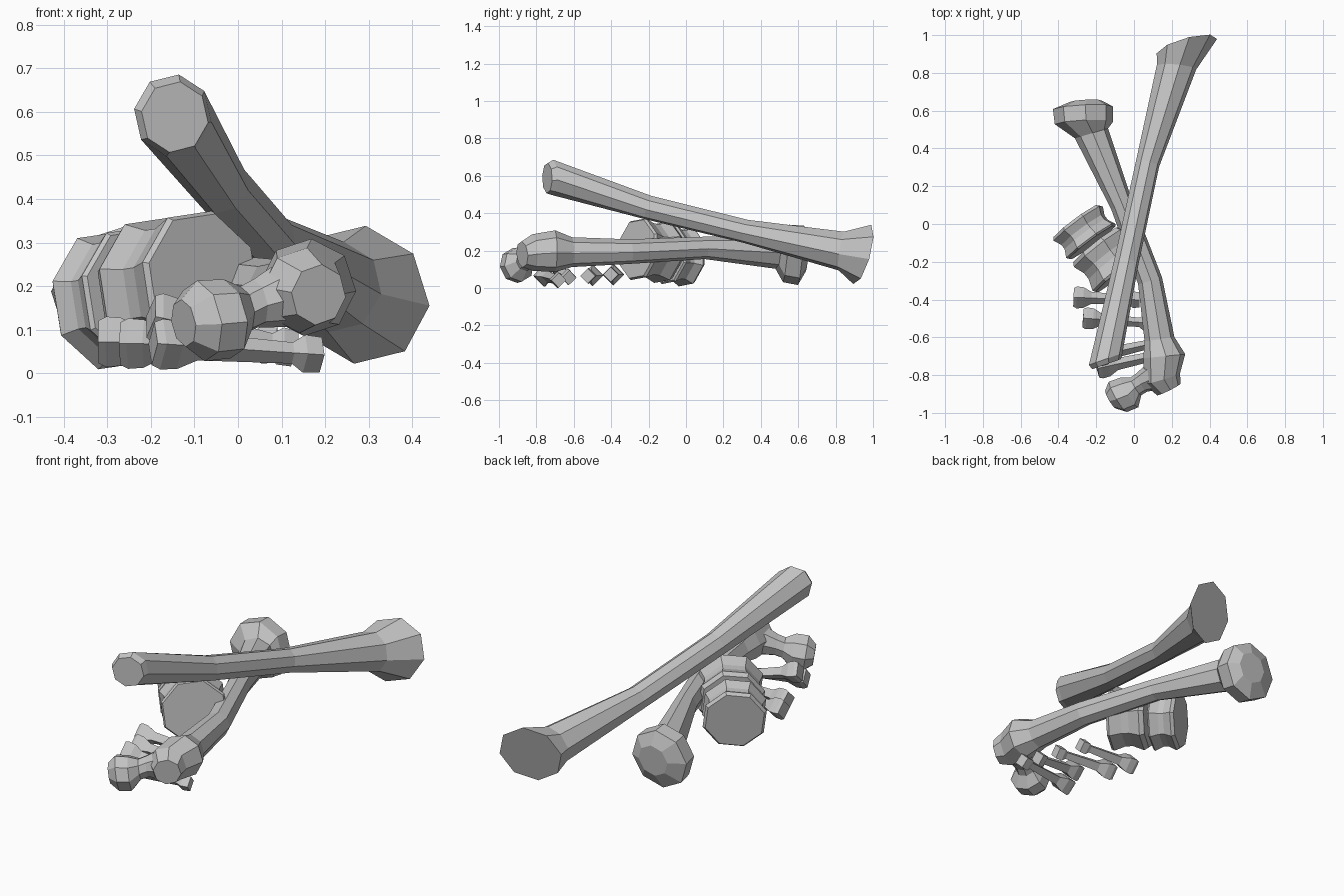
import bpy, bmesh, math
from mathutils import Vector

bone_grey = bpy.data.materials.new("bone grey")
bone_grey.diffuse_color = (0.55, 0.55, 0.55, 1)


def loft(bm, rings, sides=8, turn=0.5):
    """Skin rings of (x, y, z, radius[, normal]) with flat end caps."""
    pts = [Vector(r[:3]) for r in rings]
    loops = []
    for i, r in enumerate(rings):
        n = (pts[min(i + 1, len(pts) - 1)] - pts[max(i - 1, 0)]).normalized()
        if len(r) > 4:
            given = Vector(r[4]).normalized()
            n = given if given.dot(n) > 0 else -given
        u = n.cross(Vector((0, 0, 1))).normalized()
        v = u.cross(n)
        loop = []
        for k in range(sides):
            a = 2 * math.pi * (k + turn) / sides
            loop.append(bm.verts.new(pts[i] + r[3] * (u * math.cos(a) + v * math.sin(a))))
        loops.append(loop)
    for a, b in zip(loops, loops[1:]):
        for k in range(sides):
            j = (k + 1) % sides
            bm.faces.new((a[k], a[j], b[j], b[k]))
    bm.faces.new(loops[0])
    bm.faces.new(loops[-1])


def make(name, *parts, sides=8, turn=0.5):
    bm = bmesh.new()
    for rings in parts:
        loft(bm, rings, sides, turn)
    bmesh.ops.recalc_face_normals(bm, faces=bm.faces)
    me = bpy.data.meshes.new(name)
    bm.to_mesh(me)
    bm.free()
    me.materials.append(bone_grey)
    ob = bpy.data.objects.new(name, me)
    bpy.context.collection.objects.link(ob)
    return ob


# Long straight bone resting on top
make("shin_bone", [
    (-0.145, -0.742, 0.588, 0.082, (-0.35, 1, 0)),
    (-0.150, -0.715, 0.592, 0.095, (-0.35, 1, 0)),
    (-0.040, -0.200, 0.430, 0.066),
    (0.072, 0.320, 0.303, 0.064),
    (0.225, 0.830, 0.198, 0.106, (0.1, 1, -0.15)),
    (0.280, 0.942, 0.180, 0.166, (-0.28, 1, -0.28)),
], turn=-0.2)

# Thigh bone: shaft with knob and hip block, then neck and ball
shaft = [
    (-0.255, 0.650, 0.175, 0.085, (-0.05, 1, -0.1)),
    (-0.270, 0.615, 0.175, 0.160, (-0.05, 1, -0.1)),
    (-0.265, 0.535, 0.185, 0.155, (-0.05, 1, -0.1)),
    (-0.225, 0.480, 0.195, 0.092, (-0.3, 1, 0)),
    (-0.065, 0.100, 0.215, 0.060),
    (0.085, -0.300, 0.195, 0.066),
    (0.135, -0.610, 0.192, 0.080, (-0.15, 1, 0)),
    (0.160, -0.700, 0.197, 0.112, (-0.1, 1, 0)),
    (0.150, -0.820, 0.190, 0.098, (-0.3, 1, 0.05)),
    (0.185, -0.876, 0.180, 0.070, (-0.5, 1, 0.1)),
]
axis = (-0.85, -0.5, -0.15)
hip = [
    (0.130, -0.795, 0.190, 0.085, axis),
    (0.040, -0.840, 0.160, 0.056, axis),
    (0.010, -0.860, 0.145, 0.055, axis),
    (-0.025, -0.892, 0.125, 0.092, axis),
    (-0.085, -0.915, 0.120, 0.094, axis),
    (-0.125, -0.930, 0.115, 0.055, axis),
]
make("thigh_bone", shaft, hip, turn=0.1)

# Two spool-shaped back bones
profile = [(0, 0.92), (0.12, 1), (0.42, 0.87), (0.62, 0.87), (0.93, 1), (1, 0.95)]
for name, a, b, radius in [
        ("back_bone_rear", (-0.305, 0.015, 0.165), (-0.222, -0.098, 0.180), 0.165),
        ("back_bone_front", (-0.200, -0.110, 0.190), (-0.078, -0.265, 0.209), 0.172)]:
    a, b = Vector(a), Vector(b)
    make(name, [(*a.lerp(b, t), radius * s, tuple(b - a)) for t, s in profile], turn=0.35)

# Small toe bones, large end on the left
toe_profile = [(0, 0.85), (0.05, 1), (0.15, 0.95), (0.27, 0.55),
               (0.83, 0.42), (0.90, 0.75), (1, 0.70)]
toes = [((-0.320, -0.388, 0.072), (0.030, -0.402, 0.072)),
        ((-0.270, -0.498, 0.068), (0.090, -0.525, 0.065)),
        ((-0.200, -0.700, 0.130), (0.130, -0.625, 0.055)),
        ((-0.195, -0.765, 0.068), (0.190, -0.680, 0.042))]
for i, (a, b) in enumerate(toes):
    a, b = Vector(a), Vector(b)
    make(f"toe_bone_{i + 1}",
         [(*a.lerp(b, t), 0.058 * s, tuple(b - a)) for t, s in toe_profile],
         sides=4, turn=0)
